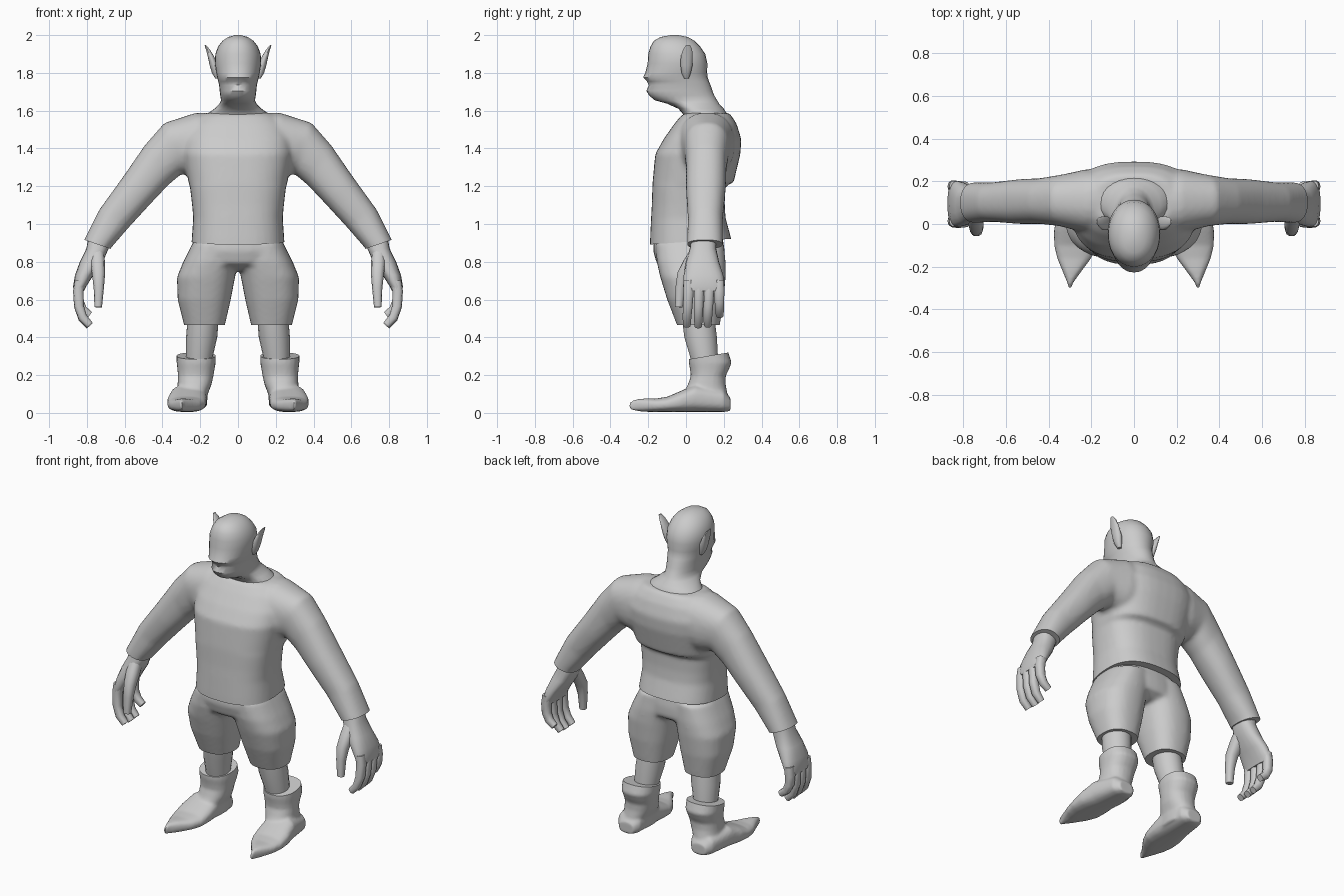
import bpy, bmesh, math
from mathutils import Vector


def flat(z, x0, x1, y0, y1):
    """Horizontal ring filling a rectangle at height z."""
    return (Vector(((x0 + x1) / 2, (y0 + y1) / 2, z)),
            Vector(((x1 - x0) / 2, 0, 0)), Vector((0, (y1 - y0) / 2, 0)))


def upright(y, x0, x1, z0, z1):
    """Ring facing the y axis."""
    return (Vector(((x0 + x1) / 2, y, (z0 + z1) / 2)),
            Vector(((x1 - x0) / 2, 0, 0)), Vector((0, 0, (z1 - z0) / 2)))


def limb(tx, tz, bx, bz, y0, y1):
    """Ring across a slanted arm, from its upper edge to its lower edge."""
    return (Vector(((tx + bx) / 2, (y0 + y1) / 2, (tz + bz) / 2)),
            Vector(((tx - bx) / 2, 0, (tz - bz) / 2)), Vector((0, (y1 - y0) / 2, 0)))


def loft(bm, rings, p=2.0, n=24, sx=1):
    """Skin superellipse rings into a closed solid; sx=-1 mirrors it."""
    def pw(t):
        return math.copysign(abs(t) ** (2 / p), t)
    loops = []
    for c, u, v in rings:
        pts = [c + u * pw(math.cos(2 * math.pi * i / n)) + v * pw(math.sin(2 * math.pi * i / n))
               for i in range(n)]
        loops.append([bm.verts.new((q.x * sx, q.y, q.z)) for q in pts])
    faces = [bm.faces.new(loops[0]), bm.faces.new(loops[-1])]
    for a, b in zip(loops, loops[1:]):
        for i in range(n):
            j = (i + 1) % n
            faces.append(bm.faces.new((a[i], a[j], b[j], b[i])))
    faces[0].normal_flip()
    bmesh.ops.recalc_face_normals(bm, faces=faces)


def tube(bm, pts, radii, n=10):
    """Finger-like loft through points."""
    pts = [Vector(q) for q in pts]
    rings = []
    for i, q in enumerate(pts):
        d = (pts[min(i + 1, len(pts) - 1)] - pts[max(i - 1, 0)]).normalized()
        v = Vector((0, 1, 0)).cross(d).normalized()
        rings.append((q, v * radii[i], d.cross(v) * radii[i]))
    loft(bm, rings, 2.5, n)


def make(name, bm, voxel=0, smooth=4, cuts=(), mirror=False):
    """Turn bm into an object; optionally fuse, trim with planes and mirror."""
    me = bpy.data.meshes.new(name)
    ob = bpy.data.objects.new(name, me)
    bpy.context.collection.objects.link(ob)
    bm.to_mesh(me)
    bm.free()
    bpy.ops.object.select_all(action='DESELECT')
    ob.select_set(True)
    bpy.context.view_layer.objects.active = ob
    if voxel:
        m = ob.modifiers.new("fuse", 'REMESH')
        m.mode = 'VOXEL'
        m.voxel_size = voxel
        s = ob.modifiers.new("soften", 'SMOOTH')
        s.iterations = smooth
        for mod in ("fuse", "soften"):
            bpy.ops.object.modifier_apply(modifier=mod)
    if cuts:
        b = bmesh.new()
        b.from_mesh(me)
        for co, no, keep in cuts:
            vs = {v for v in b.verts if keep(v.co.x)}
            geom = list(vs) + [e for e in b.edges if vs.issuperset(e.verts)] \
                + [f for f in b.faces if vs.issuperset(f.verts)]
            bmesh.ops.bisect_plane(b, geom=geom, plane_co=co, plane_no=no, clear_outer=True)
            bmesh.ops.holes_fill(b, edges=[e for e in b.edges if e.is_boundary])
        b.to_mesh(me)
        b.free()
    if mirror:
        m = ob.modifiers.new("mirror", 'MIRROR')
        m.use_mirror_merge = False
        bpy.ops.object.modifier_apply(modifier="mirror")
    bpy.ops.object.shade_smooth_by_angle(angle=math.radians(45))
    return ob


def sym(z, x, y0, y1):
    return flat(z, -x, x, y0, y1)


# head and neck
bm = bmesh.new()
loft(bm, [sym(*r) for r in [
    (1.53, .19, .0, .23), (1.575, .175, -.01, .222), (1.61, .125, -.04, .2), (1.637, .098, -.1, .175),
    (1.655, .09, -.165, .165), (1.68, .094, -.195, .15), (1.705, .097, -.21, .14),
    (1.735, .1, -.197, .13), (1.755, .105, -.207, .122), (1.775, .11, -.227, .115),
    (1.8, .115, -.216, .112), (1.85, .123, -.203, .113), (1.9, .12, -.2, .102),
    (1.94, .105, -.188, .075), (1.97, .082, -.17, .045), (1.99, .052, -.135, .01),
    (2.0, .015, -.08, -.04)]], 2.1, 28)
make("head", bm)

# pointed ears
bm = bmesh.new()
loft(bm, [flat(*r) for r in [
    (1.77, .1, .12, -.01, .015), (1.8, .1, .138, -.024, .026), (1.84, .105, .15, -.03, .035),
    (1.89, .128, .161, -.028, .036), (1.925, .15, .17, -.015, .033), (1.947, .17, .177, .0, .022)]], n=14)
make("ears", bm, mirror=True)

# loose shirt with long sleeves
bm = bmesh.new()
loft(bm, [sym(*r) for r in [
    (.82, .25, -.192, .255), (.92, .245, -.19, .24), (1.03, .237, -.185, .21), (1.1, .243, -.181, .205),
    (1.2, .255, -.178, .207), (1.22, .262, -.177, .252), (1.37, .29, -.163, .288),
    (1.45, .29, -.118, .293), (1.53, .255, -.062, .268), (1.575, .205, -.025, .24),
    (1.588, .175, 0, .225)]], 2.6, 40)
for sx in (1, -1):
    loft(bm, [limb(*r) for r in [
        (.12, 1.59, .15, 1.25, -.03, .26), (.22, 1.59, .24, 1.25, -.04, .255),
        (.39, 1.535, .30, 1.265, -.01, .23), (.495, 1.415, .37, 1.205, 0, .215),
        (.605, 1.255, .46, 1.11, 0, .21), (.735, 1.075, .575, .985, .01, .195),
        (.815, .915, .675, .87, .005, .195), (.84, .86, .70, .815, .005, .195)]], 2.3, 28, sx)
make("shirt", bm, .014, 4, [
    ((0, 0, .905), (0, .07, -1), lambda x: abs(x) < .45),
    ((.81, 0, .915), (.045, 0, -.13), lambda x: x > .45),
    ((-.81, 0, .915), (-.045, 0, -.13), lambda x: x < -.45)])

# baggy knee-length shorts
bm = bmesh.new()
loft(bm, [sym(*r) for r in [(.95, .22, -.165, .19), (.86, .25, -.175, .205),
                            (.79, .24, -.155, .205), (.755, .15, -.08, .15)]], 2.4, 32)
for sx in (1, -1):
    loft(bm, [flat(*r) for r in [
        (.42, .078, .275, -.03, .17), (.47, .068, .287, -.05, .18), (.6, .038, .32, -.1, .2),
        (.72, .015, .323, -.137, .21), (.8, 0, .29, -.155, .21), (.9, 0, .24, -.16, .2)]], 2.4, 28, sx)
make("shorts", bm, .014, 4, [((0, 0, .465), (0, 0, -1), lambda x: True)])

# bare lower legs
bm = bmesh.new()
loft(bm, [flat(*r) for r in [(.22, .135, .275, .035, .175), (.3, .133, .275, .02, .17),
                             (.4, .11, .275, -.01, .165), (.52, .1, .265, -.025, .15)]], n=18)
make("lower_legs", bm, mirror=True)

# boots with flared cuff and pointed toe
bm = bmesh.new()
loft(bm, [flat(*r) for r in [
    (.03, .165, .335, -.02, .225), (.1, .16, .325, -.015, .22), (.15, .14, .32, .01, .21),
    (.195, .13, .318, .025, .21), (.225, .125, .32, .022, .225), (.265, .118, .325, .015, .242),
    (.36, .118, .325, .015, .212)]], 2.3, 24)
loft(bm, [upright(*r) for r in [
    (.235, .2, .3, .01, .08), (.2, .175, .33, .005, .12), (.05, .165, .36, .005, .15),
    (-.03, .165, .375, .005, .115), (-.1, .172, .374, .005, .085), (-.16, .2, .36, .005, .076),
    (-.22, .245, .335, .006, .076), (-.275, .285, .312, .012, .07), (-.3, .295, .305, .02, .055)]], 2.6, 24)
make("boots", bm, .009, 3, [((.2, .02, .285), (0, -.17, 1), lambda x: True)], mirror=True)

# hands: palm, four curled fingers and a thumb
bm = bmesh.new()
loft(bm, [flat(*r) for r in [
    (.94, .675, .79, .03, .16), (.87, .685, .803, .02, .16), (.8, .715, .837, .0, .175),
    (.73, .765, .863, -.012, .197), (.67, .803, .873, -.015, .204), (.645, .815, .87, -.012, .2)]], 2.5, 20)
for y, ytip, drop in [(.014, .005, .0), (.068, .065, -.006), (.122, .115, .0), (.176, .178, .07)]:
    k = 1 - drop / .24
    tube(bm, [(.838, y, .7), (.845, y, .645), (.842, (y + ytip) / 2, .645 - .08 * k),
              (.822, ytip, .645 - .14 * k), (.785, ytip, .645 - .18 * k)],
         [.027, .028, .026, .024, .02])
tube(bm, [(.745, .06, .86), (.742, .02, .79), (.738, -.015, .73), (.737, -.03, .66), (.74, -.038, .56)],
     [.035, .038, .034, .027, .02])
make("hands", bm, mirror=True)
